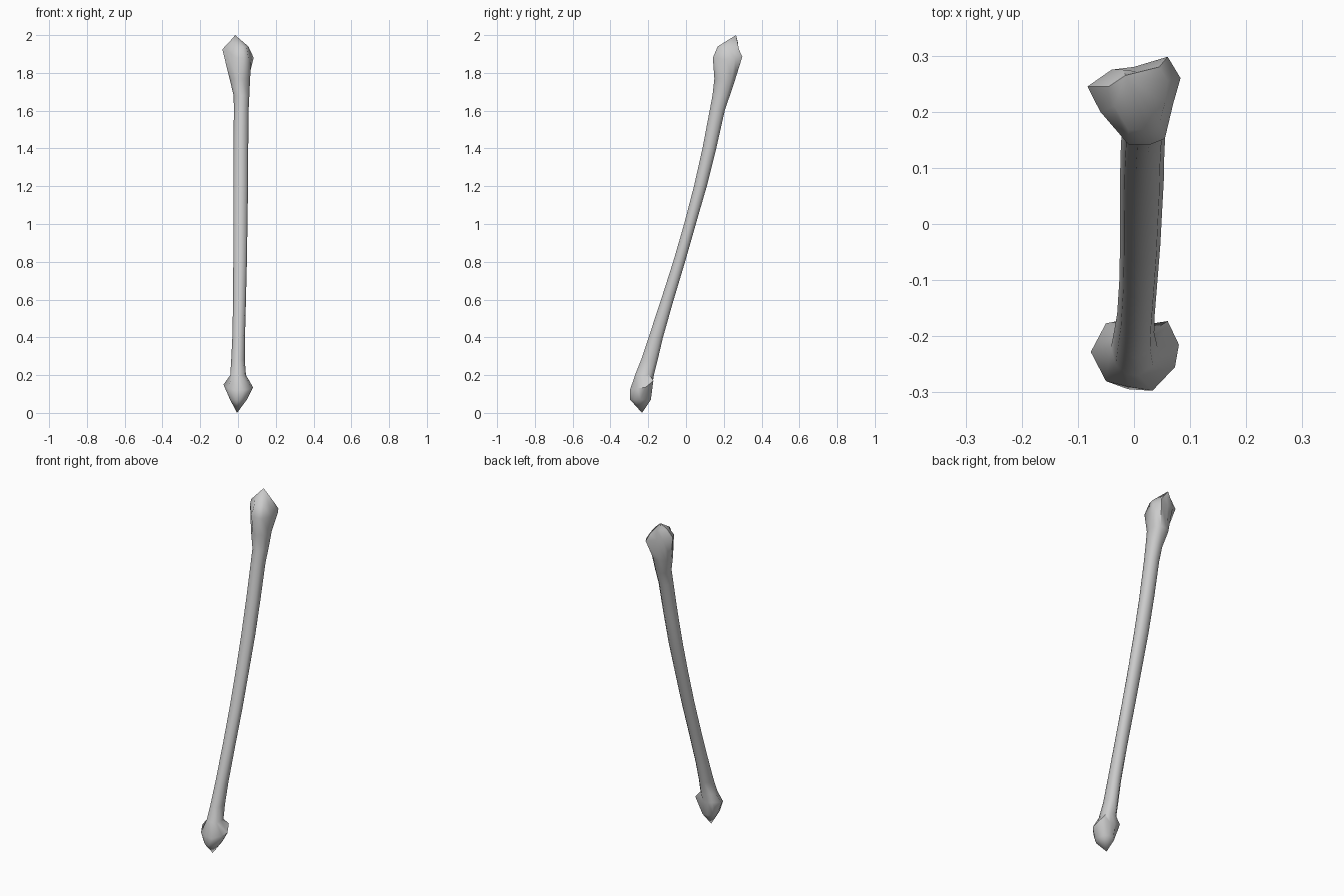
import bpy, bmesh
from mathutils import Vector

# Rounded, slightly triangular shaft section with a front ridge (unit box)
SECTION = [(1, 0.0), (.85, .62), (.4, 1), (-.35, 1), (-.85, .6),
           (-1, 0.0), (-.8, -.6), (-.3, -.97), (.2, -1), (.8, -.65)]


def ring(z, x0, x1, y0, y1):
    """Section fitted to the given extents."""
    cx, cy, rx, ry = (x0 + x1) / 2, (y0 + y1) / 2, (x1 - x0) / 2, (y1 - y0) / 2
    return [(cx + rx * u, cy + ry * v, z) for u, v in SECTION]


# Upper head: crown and widest outline with a knob at the back right
crown = [(.055, .215, 1.94), (.06, .255, 1.92), (.045, .28, 1.925), (.005, .272, 1.955),
         (-.02, .275, 1.96), (-.045, .245, 1.965), (-.035, .21, 1.955),
         (-.01, .168, 1.94), (.025, .168, 1.94), (.045, .18, 1.94)]
head = [(.070, .215, 1.87), (.083, .26, 1.88), (.06, .298, 1.885), (.0, .28, 1.90),
        (-.04, .275, 1.91), (-.083, .245, 1.925), (-.06, .2, 1.92),
        (-.01, .142, 1.88), (.03, .142, 1.88), (.055, .152, 1.88)]

# Lower knuckle: widest outline
knuckle = [(.08, -.215, .135), (.06, -.173, .17), (.015, -.18, .15), (-.02, -.18, .15),
           (-.05, -.177, .16), (-.077, -.228, .15), (-.05, -.28, .13),
           (-.01, -.29, .12), (.033, -.297, .12), (.073, -.255, .13)]

# Bowed shaft: z, x extents, y extents
shaft = [(1.77, -.045, .064, .15, .262), (1.68, -.023, .06, .14, .232),
         (1.6, -.022, .056, .125, .205), (1.4, -.024, .054, .087, .16),
         (1.2, -.025, .053, .042, .11), (1.0, -.025, .05, -.01, .052),
         (.8, -.025, .047, -.068, -.005), (.6, -.026, .042, -.132, -.065),
         (.4, -.03, .037, -.198, -.122), (.28, -.036, .036, -.238, -.15),
         (.2, -.041, .042, -.27, -.17)]

rings = [crown, head] + [ring(*s) for s in shaft]
rings += [knuckle, ring(.07, -.042, .047, -.296, -.186)]

bm = bmesh.new()
loops = [[bm.verts.new(Vector(p)) for p in r] for r in rings]
n = len(SECTION)
for a, b in zip(loops, loops[1:]):
    for i in range(n):
        j = (i + 1) % n
        bm.faces.new((a[i], b[i], b[j], a[j]))

# Pointed tips
for loop, tip in ((loops[0], (-.015, .265, 2.0)), (loops[-1], (-.005, -.233, 0))):
    t = bm.verts.new(tip)
    for i in range(n):
        bm.faces.new((loop[i], loop[(i + 1) % n], t))
bmesh.ops.recalc_face_normals(bm, faces=bm.faces)

mesh = bpy.data.meshes.new("long_bone")
bm.to_mesh(mesh)
bm.free()
bone = bpy.data.objects.new("long_bone", mesh)
bpy.context.collection.objects.link(bone)
bpy.context.view_layer.objects.active = bone
bone.select_set(True)
bpy.ops.object.shade_smooth_by_angle(angle=0.9)
